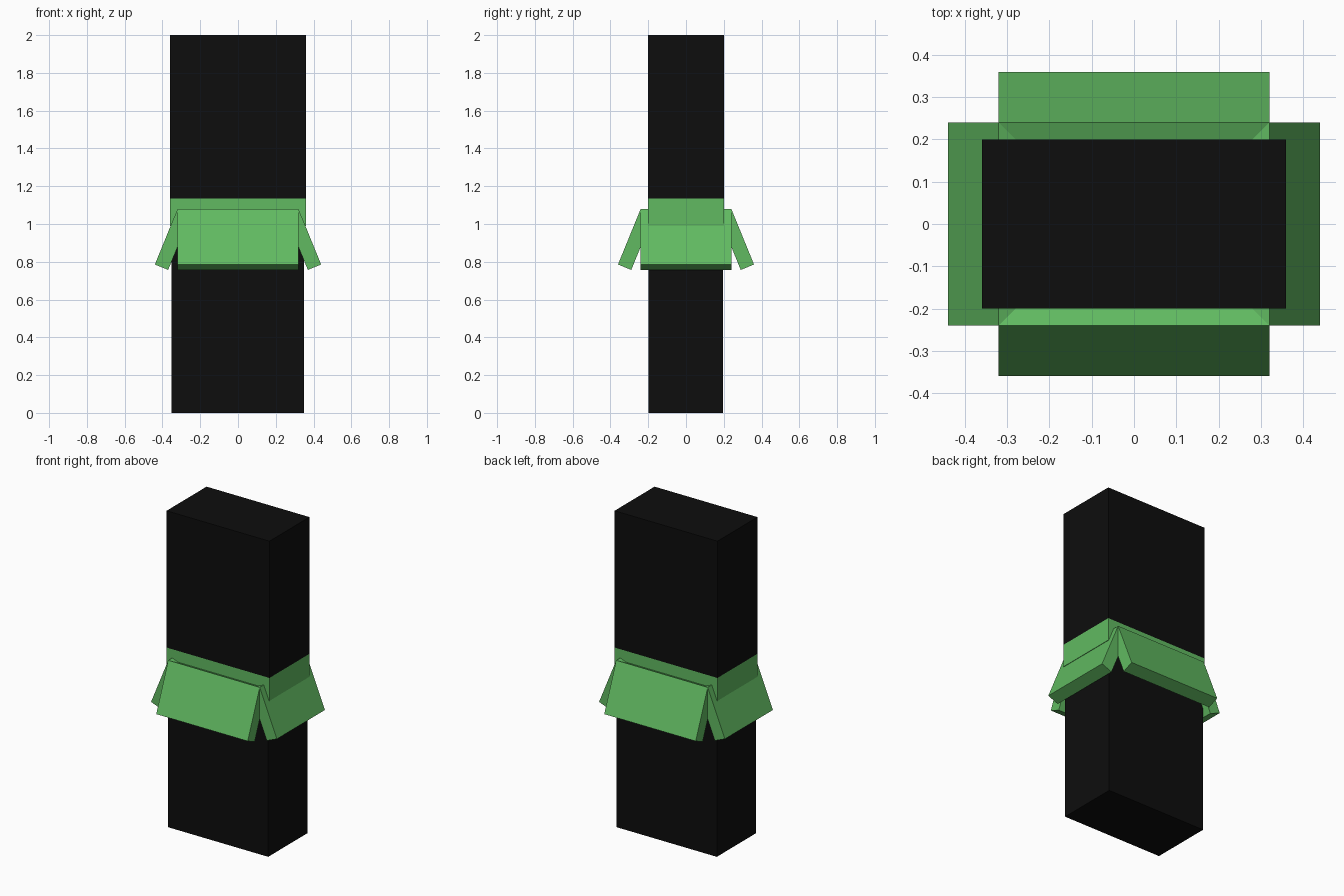
import bpy, bmesh
from math import pi, radians
from mathutils import Matrix, Vector

cube = bpy.data.objects.get("Cube")
if cube:
    bpy.data.objects.remove(cube, do_unlink=True)


def material(name, color):
    mat = bpy.data.materials.new(name)
    mat.use_nodes = True
    mat.diffuse_color = color
    mat.node_tree.nodes["Principled BSDF"].inputs["Base Color"].default_value = color
    return mat


black = material("black", (0.004, 0.004, 0.004, 1))
green = material("leaf green", (0.12, 0.49, 0.12, 1))


def box(name, low, high, mats, matrix=Matrix(), cut_z=None):
    """Box between two corners; faces below cut_z take the second material."""
    low, high = Vector(low), Vector(high)
    bm = bmesh.new()
    bmesh.ops.create_cube(bm, size=1)
    bmesh.ops.scale(bm, vec=high - low, verts=bm.verts)
    bmesh.ops.translate(bm, vec=(low + high) / 2, verts=bm.verts)
    if cut_z is not None:
        bmesh.ops.bisect_plane(bm, geom=bm.verts[:] + bm.edges[:] + bm.faces[:],
                               plane_co=(0, 0, cut_z), plane_no=(0, 0, 1))
        for face in bm.faces:
            face.material_index = int(face.calc_center_median().z < cut_z)
    bm.transform(matrix)
    mesh = bpy.data.meshes.new(name)
    bm.to_mesh(mesh)
    bm.free()
    for mat in mats:
        mesh.materials.append(mat)
    obj = bpy.data.objects.new(name, mesh)
    bpy.context.collection.objects.link(obj)
    return obj


# Lower block, slightly narrower than the upper one
box("lower_block", (-0.353, -0.198, 0), (0.35, 0.196, 1.02), [black])

# Upper block with a green band around its bottom
box("upper_block", (-0.36, -0.2, 0.99), (0.36, 0.2, 2), [black, green], cut_z=1.135)

# Four flaps hinged on their outer top edge and flared outward
TILT = Matrix.Rotation(radians(-22.2), 4, 'X')
flaps = [("front_flap", 0, 0.24, 0.32), ("left_flap", 1, 0.32, 0.24),
         ("back_flap", 2, 0.24, 0.32), ("right_flap", 3, 0.32, 0.24)]
for name, turn, distance, half in flaps:
    place = (Matrix.Rotation(turn * pi / 2, 4, 'Z')
             @ Matrix.Translation((0, -distance, 1.08)) @ TILT)
    box(name, (-half, 0, -0.318), (half, 0.076, 0), [green], place)
